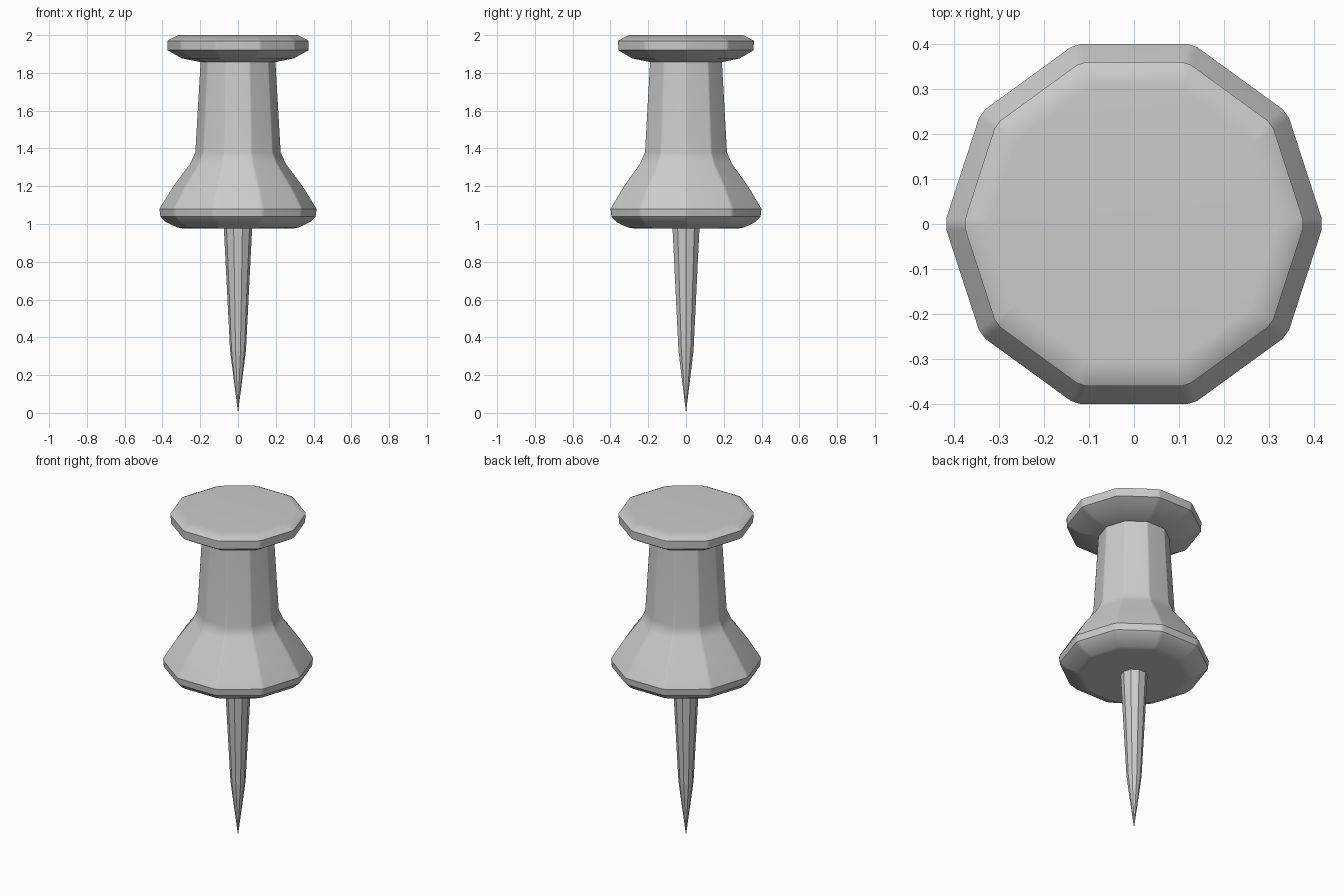
import bpy, bmesh
from math import cos, sin, pi

if "Cube" in bpy.data.objects:
    bpy.data.objects.remove(bpy.data.objects["Cube"])

SIDES = 10


def ring_points(r, chamfer):
    """Decagon of radius r with a corner on the x axis; corners optionally chamfered."""
    corners = [(r * cos(2 * pi * i / SIDES), r * sin(2 * pi * i / SIDES)) for i in range(SIDES)]
    if not chamfer:
        return corners
    pts = []
    for i, (x, y) in enumerate(corners):
        for nx, ny in (corners[i - 1], corners[(i + 1) % SIDES]):
            pts.append((x + (nx - x) * chamfer, y + (ny - y) * chamfer))
    return pts


def lathe(name, profile, chamfer=0.0, tip=None):
    """Stack rings along z (top to bottom), then cap or close to a point."""
    bm = bmesh.new()
    rings = [[bm.verts.new((x, y, z)) for x, y in ring_points(r, chamfer)] for r, z in profile]
    n = len(rings[0])
    for a, b in zip(rings, rings[1:]):
        for i in range(n):
            j = (i + 1) % n
            bm.faces.new((a[i], b[i], b[j], a[j]))
    bm.faces.new(rings[0])
    if tip is None:
        bm.faces.new(rings[-1][::-1])
    else:
        point = bm.verts.new((0, 0, tip))
        for i in range(n):
            bm.faces.new((rings[-1][i], point, rings[-1][(i + 1) % n]))
    bmesh.ops.recalc_face_normals(bm, faces=bm.faces[:])
    mesh = bpy.data.meshes.new(name)
    bm.to_mesh(mesh)
    bm.free()
    obj = bpy.data.objects.new(name, mesh)
    bpy.context.collection.objects.link(obj)
    return obj


# Plastic handle: cap, tapered neck and flared base
handle = lathe("handle", [
    (0.32, 2.0), (0.378, 1.97), (0.376, 1.92), (0.30, 1.877), (0.20, 1.857),
    (0.228, 1.38), (0.255, 1.32), (0.345, 1.20), (0.408, 1.10), (0.42, 1.08),
    (0.415, 1.04), (0.385, 1.01), (0.325, 0.982), (0.29, 0.976)], chamfer=0.05)
bpy.context.view_layer.objects.active = handle
handle.select_set(True)
bpy.ops.object.shade_smooth_by_angle(angle=pi / 6)
weighted = handle.modifiers.new("weighted_normals", 'WEIGHTED_NORMAL')
weighted.keep_sharp = True

# Metal needle, flat-faced, tapering to the point
lathe("needle", [(0.075, 0.98), (0.042, 0.33)], tip=0.0)
